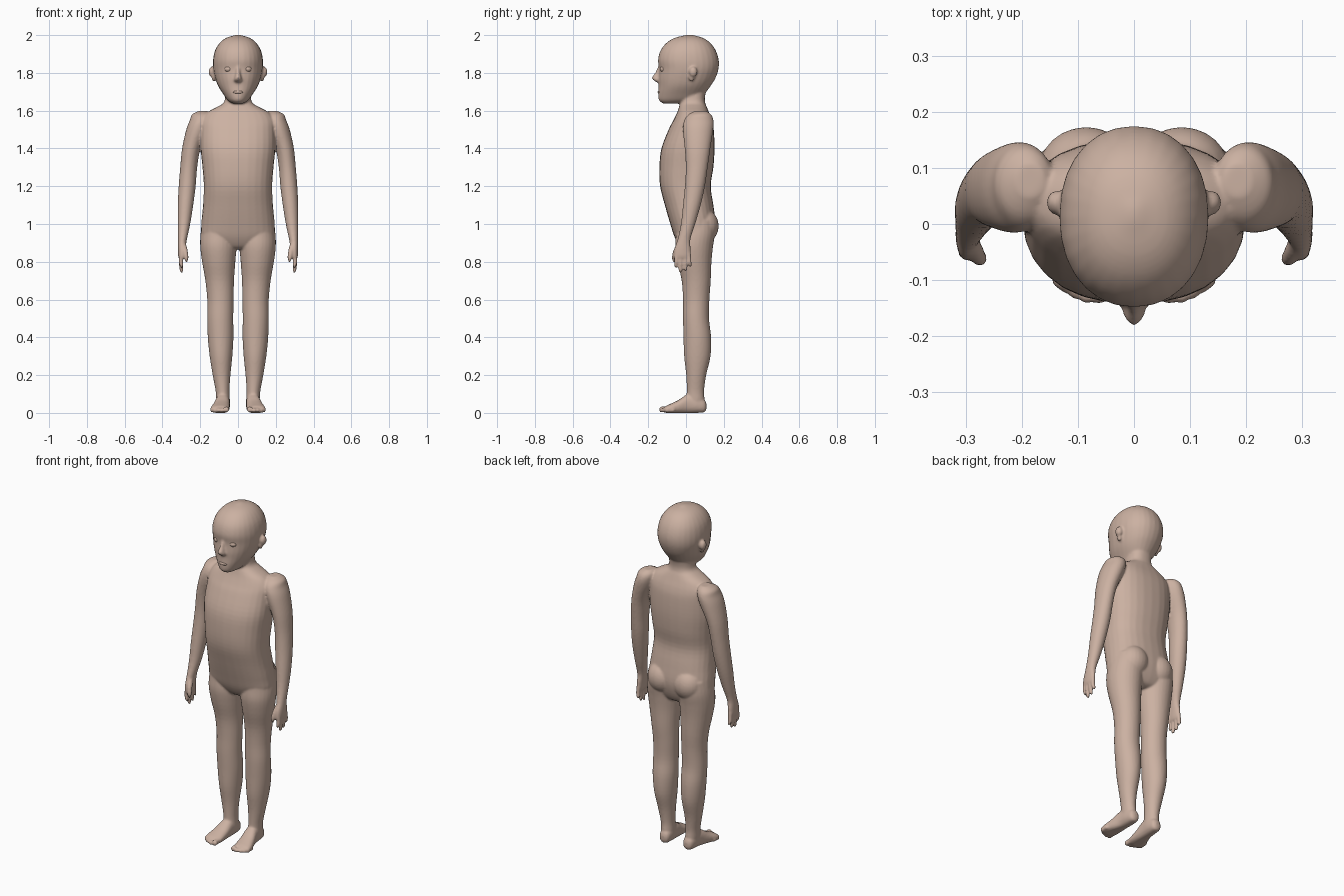
import bpy, bmesh, math
from mathutils import Vector


def spline(a, b, c, d, t):
    return [0.5 * (2*q + (r-p)*t + (2*p-5*q+4*r-s)*t*t + (3*q-p-3*r+s)*t**3)
            for p, q, r, s in zip(a, b, c, d)]


def loft(bm, rows, axis='z', side=1, power=2.0, n=28, steps=4):
    """rows: (level, centre_a, centre_b, radius_a, radius_b), smoothly interpolated."""
    pts = []
    for i in range(len(rows) - 1):
        a, d = rows[max(i-1, 0)], rows[min(i+2, len(rows)-1)]
        pts += [spline(a, rows[i], rows[i+1], d, k/steps) for k in range(steps)]
    pts.append(rows[-1])
    rings = []
    for lv, ca, cb, ra, rb in pts:
        ring = []
        for k in range(n):
            t = 2 * math.pi * k / n
            c, s = math.cos(t), math.sin(t)
            a = ca + max(ra, .002) * math.copysign(abs(c)**(2/power), c)
            b = cb + max(rb, .002) * math.copysign(abs(s)**(2/power), s)
            co = (a*side, b, lv) if axis == 'z' else (a*side, lv, max(b, 0))
            ring.append(bm.verts.new(co))
        rings.append(ring)
    faces = [bm.faces.new(rings[0]), bm.faces.new(rings[-1])]
    for p, q in zip(rings, rings[1:]):
        for k in range(n):
            faces.append(bm.faces.new((p[k], p[(k+1) % n], q[(k+1) % n], q[k])))
    bmesh.ops.recalc_face_normals(bm, faces=faces)


def blob(bm, centre, radii):
    res = bmesh.ops.create_uvsphere(bm, u_segments=24, v_segments=16, radius=1)
    for v in res['verts']:
        v.co = Vector([c + r*x for c, r, x in zip(centre, radii, v.co)])


def span(rows):
    """(z, y front, y back, half width) -> loft rows centred on x = 0."""
    return [(z, 0, (f+b)/2, w, (b-f)/2) for z, f, b, w in rows]


skin = bpy.data.materials.new("skin")
skin.diffuse_color = (0.60, 0.44, 0.36, 1)


def finish(name, bm):
    me = bpy.data.meshes.new(name)
    bm.to_mesh(me)
    bm.free()
    for p in me.polygons:
        p.use_smooth = True
    me.materials.append(skin)
    ob = bpy.data.objects.new(name, me)
    bpy.context.collection.objects.link(ob)
    return ob


bm = bmesh.new()
# head
loft(bm, span([(1.638, -.12, -.02, .028), (1.655, -.143, .07, .055), (1.69, -.147, .10, .08),
               (1.73, -.145, .13, .105), (1.77, -.146, .155, .12), (1.82, -.143, .172, .131),
               (1.87, -.148, .173, .132), (1.92, -.134, .157, .121), (1.96, -.102, .128, .096),
               (1.985, -.06, .09, .063), (1.998, -.01, .045, .022), (2.002, .01, .03, .005)]),
     power=2.15)
# nose
loft(bm, [(1.745, 0, -.135, .012, .01), (1.76, 0, -.145, .022, .026), (1.775, 0, -.145, .019, .036),
          (1.80, 0, -.14, .013, .024), (1.84, 0, -.135, .01, .01)], steps=3)
# neck and torso
loft(bm, span([(1.72, -.02, .11, .065), (1.67, -.03, .10, .068), (1.64, -.032, .102, .078),
               (1.62, -.037, .11, .11), (1.59, -.047, .122, .165), (1.55, -.066, .137, .193),
               (1.50, -.092, .147, .197), (1.40, -.130, .151, .198), (1.30, -.141, .145, .188),
               (1.20, -.137, .131, .181), (1.10, -.112, .145, .185), (1.00, -.083, .157, .194),
               (.93, -.06, .145, .19), (.88, -.03, .12, .12), (.865, 0, .09, .06)]), power=2.35)

for side in (1, -1):
    # buttock and ear
    blob(bm, (side*.085, .095, .99), (.085, .078, .09))
    blob(bm, (side*.137, .038, 1.805), (.019, .022, .028))
    blob(bm, (side*.128, .03, 1.78), (.012, .016, .026))
    # leg
    loft(bm, [(1.02, .105, .05, .08, .10), (.95, .104, .05, .094, .103), (.88, .104, .043, .096, .10),
              (.80, .102, .045, .088, .09), (.70, .097, .054, .076, .077), (.60, .093, .054, .07, .07),
              (.50, .094, .053, .069, .069), (.40, .092, .06, .068, .073), (.30, .09, .06, .06, .07),
              (.20, .087, .054, .047, .053), (.12, .082, .05, .037, .046), (.07, .079, .05, .036, .048),
              (.03, .077, .05, .034, .045)], side=side)
    # foot
    loft(bm, [(.108, .077, .035, .012, .015), (.097, .077, .037, .028, .034), (.06, .078, .045, .036, .045),
              (.01, .081, .048, .038, .051), (-.04, .089, .032, .045, .036), (-.08, .095, .023, .05, .026),
              (-.105, .097, .019, .048, .019), (-.115, .097, .017, .04, .012)],
         axis='y', side=side, power=2.3)
    # toes
    for x, tip, r in ((.062, -.142, .016), (.085, -.142, .012), (.104, -.134, .012),
                      (.121, -.124, .0115), (.136, -.112, .011)):
        loft(bm, [(tip+.05, x, r+.004, r*.9, r), (tip+.02, x, r+.003, r*.85, r*.95),
                  (tip+.008, x, r+.002, r, r), (tip, x, r, r*.35, r*.35)], axis='y', side=side, n=14)
    # arm and palm
    loft(bm, [(1.598, .185, .078, .025, .03), (1.58, .193, .073, .05, .06), (1.55, .199, .068, .056, .077),
              (1.50, .215, .064, .059, .08), (1.40, .247, .061, .049, .068), (1.30, .261, .057, .045, .058),
              (1.20, .269, .047, .045, .053), (1.10, .278, .031, .041, .047), (1.00, .286, .011, .033, .038),
              (.92, .294, -.01, .024, .034), (.87, .298, -.018, .02, .043), (.83, .300, -.02, .017, .046),
              (.815, .300, -.02, .012, .042)], side=side)
    # fingers
    for y0, y1, tip in ((-.05, -.053, .768), (-.028, -.03, .742), (-.006, -.002, .75), (.015, .022, .772)):
        loft(bm, [(.845, .300, y0, .012, .012), (.80, .302, (y0+y1)/2, .0115, .0105),
                  (tip+.012, .299, y1, .0105, .0095), (tip, .297, y1, .004, .004)], side=side, n=14)
    # thumb
    loft(bm, [(.90, .29, -.03, .014, .016), (.86, .28, -.052, .014, .016),
              (.82, .274, -.063, .012, .012), (.795, .273, -.064, .004, .004)], side=side, n=14)

# fuse the parts into one soft skin
body = finish("body", bm)
fuse = body.modifiers.new("fuse", 'REMESH')
fuse.mode = 'VOXEL'
fuse.voxel_size = 0.006
fuse.use_smooth_shade = True
soft = body.modifiers.new("soften", 'SMOOTH')
soft.factor = 0.5
soft.iterations = 5

# eyes
for side, name in ((1, "left_eye"), (-1, "right_eye")):
    bm = bmesh.new()
    blob(bm, (side*.05, -.118, 1.82), (.022, .02, .017))
    finish(name, bm)
# lips
bm = bmesh.new()
blob(bm, (0, -.142, 1.698), (.026, .008, .008))
finish("lips", bm)
